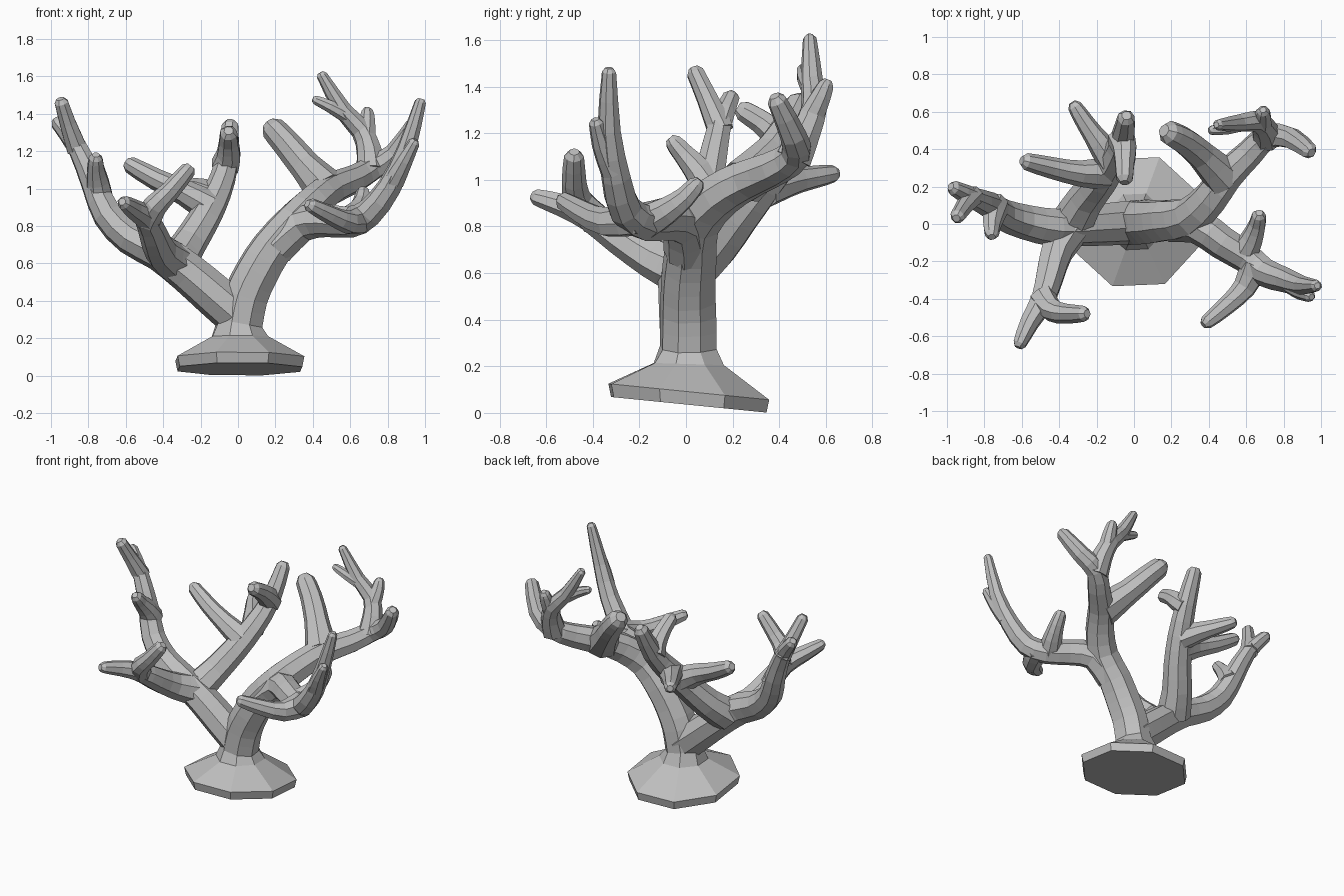
import bpy
import bmesh
from math import sin, cos, radians, pi
from mathutils import Vector

cube = bpy.data.objects.get("Cube")
if cube:
    bpy.data.objects.remove(cube, do_unlink=True)

SIDES = 8
PHASE = radians(25)

# One plain stone grey
grey = bpy.data.materials.new("stone_grey")
grey.use_nodes = True
colour = (0.52, 0.52, 0.52, 1)
grey.diffuse_color = colour
grey.node_tree.nodes["Principled BSDF"].inputs["Base Color"].default_value = colour


def loft(name, rings):
    """Skin a list of equal vertex rings into one closed, flat shaded object."""
    bm = bmesh.new()
    loops = [[bm.verts.new(co) for co in ring] for ring in rings]
    for low, high in zip(loops, loops[1:]):
        for i in range(SIDES):
            j = (i + 1) % SIDES
            bm.faces.new((low[i], low[j], high[j], high[i]))
    bm.faces.new(loops[0][::-1])
    bm.faces.new(loops[-1])
    bmesh.ops.recalc_face_normals(bm, faces=bm.faces)
    mesh = bpy.data.meshes.new(name)
    bm.to_mesh(mesh)
    bm.free()
    mesh.materials.append(grey)
    obj = bpy.data.objects.new(name, mesh)
    bpy.context.collection.objects.link(obj)


def refine(points):
    """Insert a rounded midpoint between every pair of path points."""
    first = points[0] * 2 - points[1]
    last = points[-1] * 2 - points[-2]
    padded = [first] + points + [last]
    result = []
    for a, b, c, d in zip(padded, padded[1:], padded[2:], padded[3:]):
        result += [b, ((b + c) * 9 - a - d) / 16]
    return result + [points[-1]]


def limb(name, start_radius, tip_radius, *path, flare=0.25, foot=()):
    """Tapered eight sided limb with a blunt tip; path is in hundredths."""
    points = refine([Vector(p) / 100 for p in path])

    # Taper along the length, with a flared root that blends into the parent
    travelled = [0]
    for a, b in zip(points, points[1:]):
        travelled.append(travelled[-1] + (b - a).length)
    radii = []
    for d in travelled:
        radius = start_radius + (tip_radius - start_radius) * (d / travelled[-1]) ** 1.5
        radii.append(radius * (1 + flare * max(0, 1 - d / 0.2)))

    # Blunt, rounded tip
    tip = points[-1]
    direction = (tip - points[-2]).normalized()
    points[-1] = tip - direction * tip_radius * 0.6
    points.append(tip)
    radii.append(tip_radius * 0.55)

    # Carry the cross-section along the path without twisting
    rings = list(foot)
    across = Vector((cos(PHASE), sin(PHASE), 0))
    last = len(points) - 1
    for k, (centre, radius) in enumerate(zip(points, radii)):
        along = (points[min(k + 1, last)] - points[max(k - 1, 0)]).normalized()
        across = (across - along * across.dot(along)).normalized()
        side = along.cross(across)
        ring = []
        for i in range(SIDES):
            angle = 2 * pi * i / SIDES
            reach = radius * (1.06 if i % 2 else 1)
            ring.append(centre + (across * cos(angle) + side * sin(angle)) * reach)
        rings.append(ring)
    loft(name, rings)


def foot_ring(radius, height, tilt):
    """Level or slightly tilted octagon for the foot."""
    ring = []
    for i in range(SIDES):
        angle = PHASE + 2 * pi * i / SIDES
        x, y = radius * cos(angle) + 0.01, radius * sin(angle) + 0.012
        ring.append(Vector((x, y, height - tilt * y)))
    return ring


# Tilted foot flaring into the trunk, which runs on into the rear left limb
limb("trunk_and_rear_left_limb", 0.122, 0.042,
     (1, 1, 28), (4, 1, 42), (10, 1, 55), (18, 2, 68), (30, 4, 82),
     (41, 14, 93), (50, 26, 100), (62, 38, 105), (72, 47, 111),
     (84, 46, 119), (95, 38, 136), flare=0,
     foot=[foot_ring(0.355, 0.036, 0.1), foot_ring(0.367, 0.092, 0.1),
           foot_ring(0.16, 0.21, 0.03)])
limb("rear_left_thick_horn", 0.086, 0.062,
     (48, 25, 99), (36, 37, 112), (26, 45, 124), (16, 50, 135))
limb("rear_left_upper_branch", 0.064, 0.028,
     (71, 46, 109), (70, 51, 120), (66, 55, 131), (56, 54, 142), (44, 53, 162))
limb("rear_left_inner_twig", 0.034, 0.025, (58, 54, 139), (49, 51, 144), (40, 50, 148))
limb("rear_left_outer_twig", 0.044, 0.03, (68, 54, 128), (69, 58, 136), (69, 61, 143))

# Front left limb and its horns
limb("front_left_limb", 0.094, 0.03,
     (20, 1, 69), (34, -1, 81), (47, -10, 83), (60, -18, 82), (70, -26, 87),
     (81, -30, 101), (90, -33, 121), (98, -33, 148), flare=0.08)
limb("front_left_long_horn", 0.064, 0.038,
     (65, -21, 84), (59, -34, 82), (49, -44, 86), (37, -54, 92))
limb("front_left_rear_horn", 0.06, 0.036,
     (58, -17, 82), (63, -8, 87), (66, 0, 93), (67, 6, 100))
limb("front_left_twig", 0.046, 0.03, (83, -31, 104), (89, -36, 115), (95, -39, 126))

# Right limb, leaving the trunk at the fork
limb("right_limb", 0.114, 0.038,
     (1, 1, 31), (-13, 0, 43), (-27, -1, 55), (-42, -2, 66), (-58, 1, 74),
     (-70, 5, 86), (-77, 10, 102), (-86, 14, 122), (-98, 20, 137), flare=0)
limb("right_upper_horn", 0.046, 0.038, (-86, 15, 121), (-91, 9, 135), (-95, 3, 148))
limb("right_lower_horn", 0.058, 0.036,
     (-74, 10, 96), (-75, 5, 104), (-76, -1, 111), (-76, -7, 118))

# Front right limb, forked at its end
limb("front_right_limb", 0.092, 0.036,
     (-33, -1, 60), (-41, -14, 66), (-45, -28, 75), (-49, -41, 84),
     (-56, -53, 89), (-62, -66, 93), flare=0.12)
limb("front_right_horn", 0.058, 0.04,
     (-49, -39, 83), (-44, -46, 91), (-36, -48, 99), (-25, -48, 112))

# Rear right limb and its horns
limb("rear_right_limb", 0.096, 0.046,
     (-33, 1, 60), (-26, 13, 71), (-18, 23, 84), (-11, 34, 98),
     (-6, 46, 114), (-4, 58, 136), flare=0.12)
limb("rear_right_front_horn", 0.06, 0.045,
     (-7, 46, 112), (-5, 40, 118), (-5, 32, 125), (-5, 22, 131))
limb("rear_right_long_horn", 0.067, 0.043,
     (-15, 27, 90), (-29, 27, 98), (-44, 30, 105), (-60, 34, 114))
limb("rear_right_back_horn", 0.064, 0.038,
     (-12, 34, 96), (-19, 44, 99), (-26, 54, 101), (-33, 65, 103))
